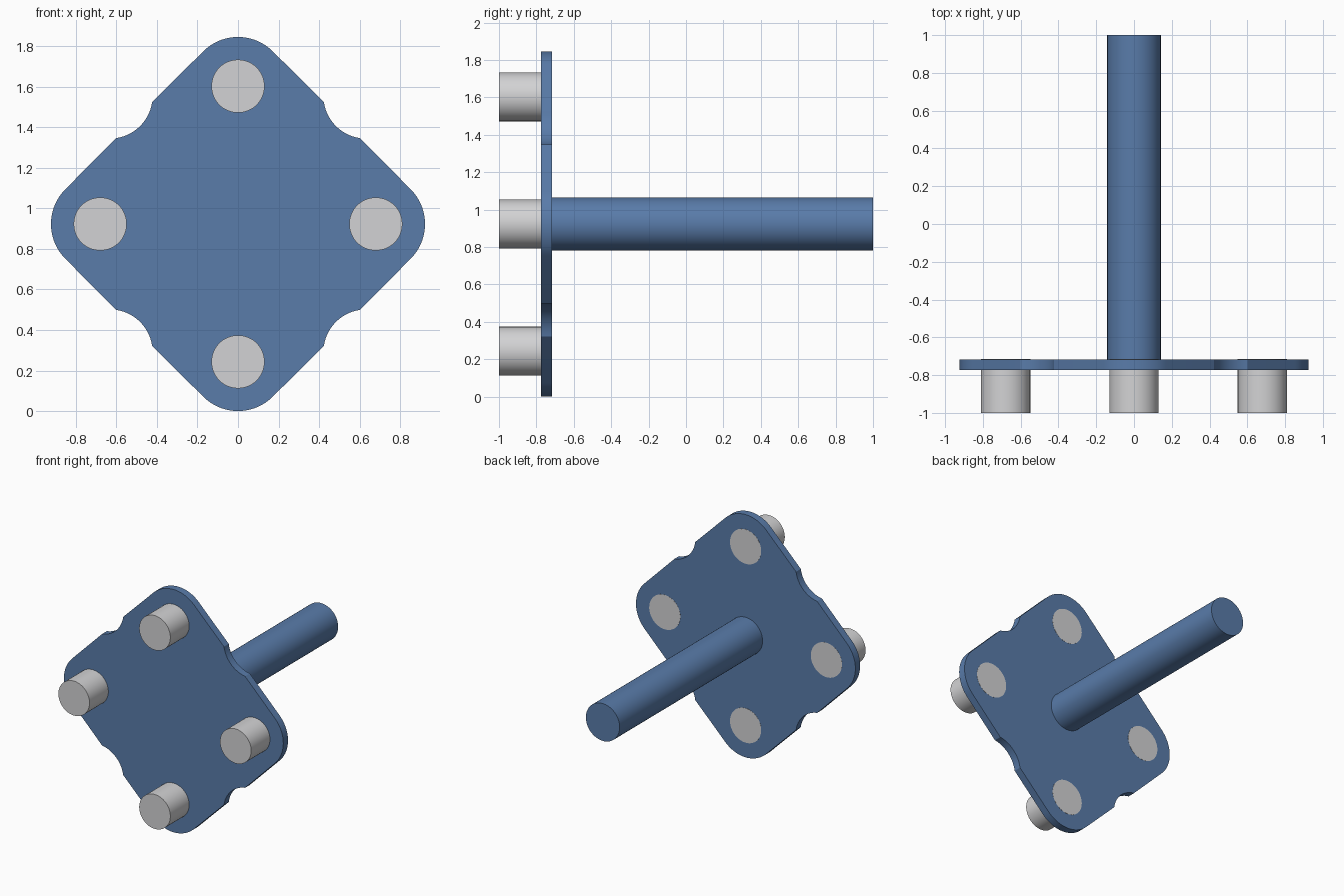
import bpy, bmesh, math
from mathutils import Matrix, Vector

cube = bpy.data.objects.get("Cube")
if cube:
    bpy.data.objects.remove(cube, do_unlink=True)

CENTRE_Z = 0.923
PLATE_FRONT, PLATE_BACK = -0.774, -0.717
PIN_OFFSET = 0.68


def make_material(name, colour):
    mat = bpy.data.materials.new(name)
    mat.use_nodes = True
    mat.diffuse_color = (*colour, 1)
    mat.node_tree.nodes["Principled BSDF"].inputs["Base Color"].default_value = (*colour, 1)
    return mat


blue = make_material("steel blue", (0.1, 0.2, 0.4))
grey = make_material("light grey", (0.65, 0.65, 0.66))


def finish(name, bm, mat):
    bmesh.ops.recalc_face_normals(bm, faces=bm.faces)
    mesh = bpy.data.meshes.new(name)
    bm.to_mesh(mesh)
    bm.free()
    mesh.materials.append(mat)
    obj = bpy.data.objects.new(name, mesh)
    bpy.context.collection.objects.link(obj)
    bpy.ops.object.select_all(action="DESELECT")
    obj.select_set(True)
    bpy.context.view_layer.objects.active = obj
    bpy.ops.object.shade_smooth_by_angle(angle=math.radians(30))
    return obj


def rod(name, x, z, radius, y0, y1, mat):
    """Round bar lying along y."""
    bm = bmesh.new()
    place = Matrix.Translation((x, (y0 + y1) / 2, z)) @ Matrix.Rotation(math.pi / 2, 4, "X")
    bmesh.ops.create_cone(bm, cap_ends=True, segments=64, radius1=radius,
                          radius2=radius, depth=y1 - y0, matrix=place)
    return finish(name, bm, mat)


def arc(cx, cz, radius, start, end, steps):
    angles = [math.radians(start + (end - start) * i / steps) for i in range(steps + 1)]
    return [Vector((cx + radius * math.cos(a), 0, cz + radius * math.sin(a))) for a in angles]


# Plate outline: one rounded corner and one scooped edge, repeated four times
NOTCH_RADIUS, NOTCH_HALF, EDGE = 0.21, 0.1255, 0.725
half_angle = math.degrees(math.asin(NOTCH_HALF / NOTCH_RADIUS))
notch_dist = EDGE + math.sqrt(NOTCH_RADIUS ** 2 - NOTCH_HALF ** 2)
notch_pos = notch_dist / math.sqrt(2)
quarter = arc(PIN_OFFSET, 0, 0.243, -45, 45, 18)
quarter += arc(notch_pos, notch_pos, NOTCH_RADIUS, 225 + half_angle, 225 - half_angle, 14)

bm = bmesh.new()
outline = []
for k in range(4):
    turn = Matrix.Rotation(-k * math.pi / 2, 3, "Y")
    for p in quarter:
        outline.append(bm.verts.new(turn @ p + Vector((0, PLATE_FRONT, CENTRE_Z))))
face = bm.faces.new(outline)
extruded = bmesh.ops.extrude_face_region(bm, geom=[face], use_keep_orig=True)
moved = [g for g in extruded["geom"] if isinstance(g, bmesh.types.BMVert)]
bmesh.ops.translate(bm, verts=moved, vec=(0, PLATE_BACK - PLATE_FRONT, 0))
finish("plate", bm, blue)

# Shaft behind the plate
rod("shaft", 0, CENTRE_Z, 0.142, PLATE_FRONT + 0.02, 1.0, blue)

# Pins pass through the plate and show on its back
for name, dx, dz in (("left", 1, 0), ("right", -1, 0), ("top", 0, 1), ("bottom", 0, -1)):
    rod(name + "_pin", dx * PIN_OFFSET, CENTRE_Z + dz * PIN_OFFSET, 0.131,
        -1.0, PLATE_BACK + 0.001, grey)
